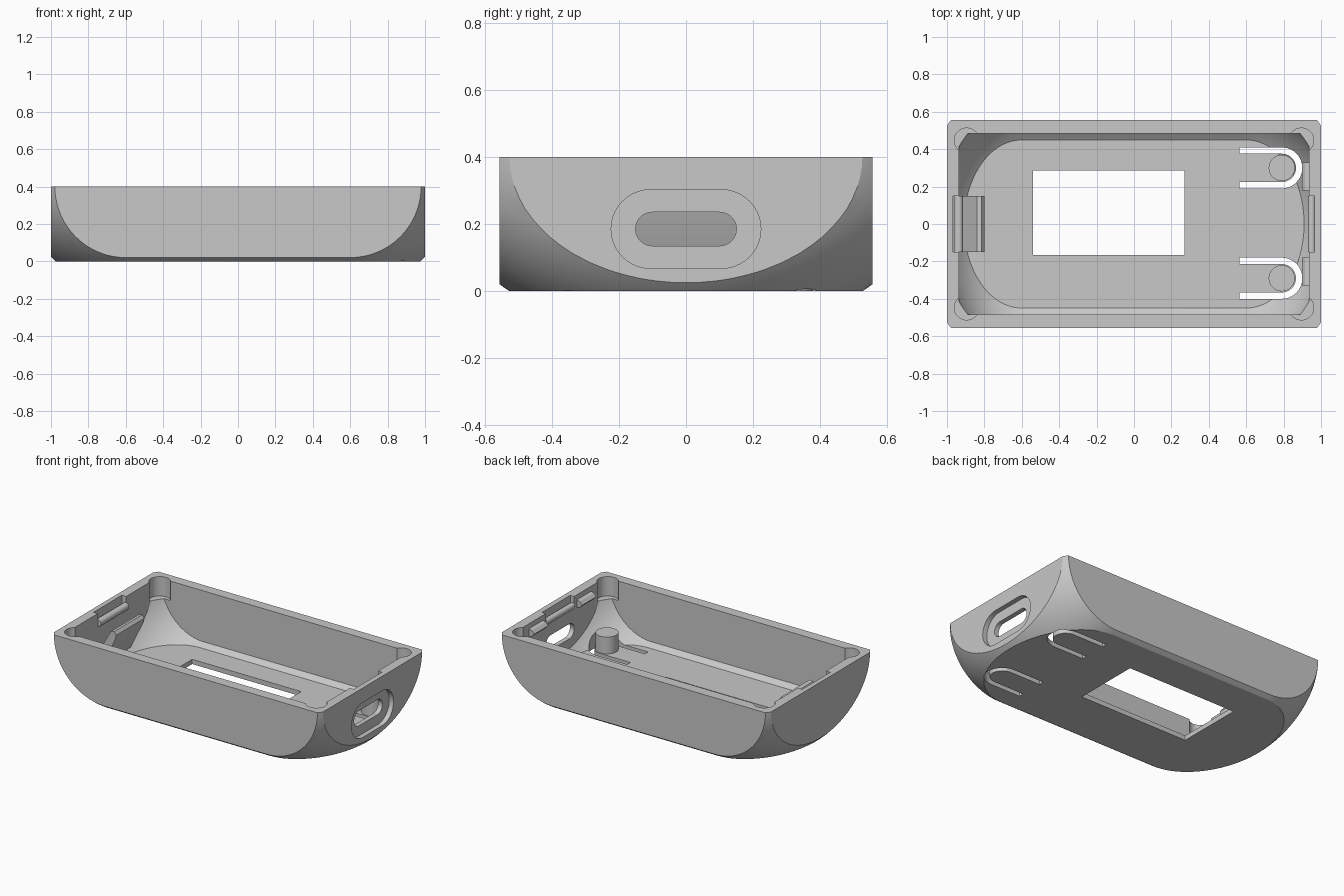
import bpy, bmesh, math
from mathutils import Vector

if "Cube" in bpy.data.objects:
    bpy.data.objects.remove(bpy.data.objects["Cube"], do_unlink=True)

grey = bpy.data.materials.new("grey_plastic")
grey.use_nodes = True
grey.diffuse_color = (0.58, 0.58, 0.58, 1)
grey.node_tree.nodes["Principled BSDF"].inputs["Base Color"].default_value = (0.58, 0.58, 0.58, 1)

TOP, FLOOR, END = 0.4, 0.032, 0.6


def finish(bm, name):
    bmesh.ops.recalc_face_normals(bm, faces=bm.faces[:])
    mesh = bpy.data.meshes.new(name)
    bm.to_mesh(mesh)
    bm.free()
    mesh.materials.append(grey)
    obj = bpy.data.objects.new(name, mesh)
    bpy.context.collection.objects.link(obj)
    return obj


def activate(obj):
    bpy.ops.object.select_all(action='DESELECT')
    obj.select_set(True)
    bpy.context.view_layer.objects.active = obj


def smooth(obj):
    activate(obj)
    bpy.ops.object.shade_smooth_by_angle(angle=math.radians(25))


def rounded_tub(name, half_x, half_y, bottom, lid, swell, swell_y):
    """Long ellipsoid trimmed flat by the six planes of a box."""
    src = bmesh.new()
    bmesh.ops.create_uvsphere(src, u_segments=80, v_segments=56, radius=swell)
    bm = bmesh.new()
    for v in src.verts:
        for side in (-1, 1):
            if v.co.x * side > -1e-4:
                bm.verts.new((side * END + v.co.x * (half_x - END),
                              v.co.y * swell_y, TOP + v.co.z * (TOP - bottom)))
    src.free()
    bmesh.ops.convex_hull(bm, input=bm.verts[:])
    planes = [((half_x, 0, 0), (1, 0, 0)), ((-half_x, 0, 0), (-1, 0, 0)),
              ((0, half_y, 0), (0, 1, 0)), ((0, -half_y, 0), (0, -1, 0)),
              ((0, 0, bottom), (0, 0, -1)), ((0, 0, lid), (0, 0, 1))]
    for co, no in planes:
        geom = bm.verts[:] + bm.edges[:] + bm.faces[:]
        bmesh.ops.bisect_plane(bm, geom=geom, dist=1e-6, plane_co=co,
                               plane_no=no, clear_outer=True)
        rim = [e for e in bm.edges if e.is_boundary]
        bmesh.ops.holes_fill(bm, edges=rim, sides=0)
    return finish(bm, name)


def prism(name, points, axis, lo, hi):
    """Extrude a 2D outline along an axis; the outline uses the other two axes in order."""
    def place(p, d):
        c = list(p)
        c.insert("xyz".index(axis), d)
        return c
    bm = bmesh.new()
    face = bm.faces.new([bm.verts.new(place(p, lo)) for p in points])
    ext = bmesh.ops.extrude_face_region(bm, geom=[face])
    shift = Vector(place((0, 0), hi - lo))
    bmesh.ops.translate(bm, vec=shift,
                        verts=[g for g in ext["geom"] if isinstance(g, bmesh.types.BMVert)])
    return finish(bm, name)


def rect(a0, a1, b0, b1):
    return [(a0, b0), (a1, b0), (a1, b1), (a0, b1)]


def arc(cx, cy, r, start, end, n=20):
    return [(cx + r * math.cos(math.radians(start + (end - start) * i / n)),
             cy + r * math.sin(math.radians(start + (end - start) * i / n)))
            for i in range(n + 1)]


def circle(cx, cy, r, n=40):
    return arc(cx, cy, r, 0, 360, n)[:-1]


def stadium(cx, cy, straight, r):
    return arc(cx + straight, cy, r, -90, 90) + arc(cx - straight, cy, r, 90, 270)


def cut(target, cutter):
    cutter.hide_render = True
    mod = target.modifiers.new("cut", 'BOOLEAN')
    mod.operation = 'DIFFERENCE'
    mod.solver = 'EXACT'
    mod.object = cutter
    activate(target)
    bpy.ops.object.modifier_apply(modifier=mod.name)
    bpy.data.objects.remove(cutter, do_unlink=True)


# Shell: swollen box, hollowed by a smaller one
shell = rounded_tub("case_shell", 1.0, 0.555, 0.0, TOP, 1.371, 0.561)
cut(shell, rounded_tub("cavity", 0.936, 0.485, FLOOR, TOP + 0.01, 1.36, 0.488))

# Display window in the floor
cut(shell, prism("window_cutter", rect(-0.54, 0.27, -0.165, 0.285), 'z', -0.1, 0.15))

# Recessed port in the right-hand end
cut(shell, prism("port_recess", stadium(0, 0.185, 0.106, 0.117), 'x', 0.968, 1.1))
cut(shell, prism("port_hole", stadium(0, 0.185, 0.1, 0.05), 'x', 0.85, 1.1))

# Round pockets in the rim corners
for sx in (-1, 1):
    for sy in (-1, 1):
        cut(shell, prism("pocket", circle(sx * 0.895, sy * 0.447, 0.066), 'z', 0.27, 0.42))

# Snap grooves at both ends
cut(shell, prism("left_groove", rect(-0.968, -0.9, -0.15, 0.15), 'z', 0.32, 0.42))
cut(shell, prism("right_groove", rect(0.9, 0.965, -0.15, 0.15), 'z', 0.32, 0.42))

# Flexible button tongues with round plungers
for side, cy in (("back", 0.3), ("front", -0.29)):
    outline = ([(0.563, cy - 0.11)] + arc(0.79, cy, 0.11, -90, 90)
               + [(0.563, cy + 0.11), (0.563, cy + 0.076)]
               + arc(0.79, cy, 0.076, 90, -90) + [(0.563, cy - 0.076)])
    cut(shell, prism("tongue_slot", outline, 'z', -0.1, 0.24))
    smooth(prism(side + "_plunger", circle(0.79, cy, 0.07), 'z', 0.015, 0.145))
smooth(shell)

# Snap bars and small locating ribs
smooth(prism("left_snap_bar", circle(-0.938, 0.335, 0.024, 20), 'y', -0.15, 0.15))
smooth(prism("right_snap_bar", circle(0.95, 0.335, 0.02, 20), 'y', -0.15, 0.15))
for side, y in (("front", -0.255), ("back", 0.255)):
    rib = [(0.95, 0.31), (0.915, 0.32), (0.897, 0.34), (0.915, 0.36), (0.95, 0.37)]
    prism(side + "_rib", rib, 'y', y - 0.075, y + 0.075)

# Leaning board clip rising from the left end wall
clip = [(-0.945, 0.06), (-0.9, 0.07), (-0.805, 0.265), (-0.8, 0.29),
        (-0.815, 0.31), (-0.84, 0.305), (-0.945, 0.12)]
smooth(prism("board_clip", clip, 'y', -0.15, 0.15))
